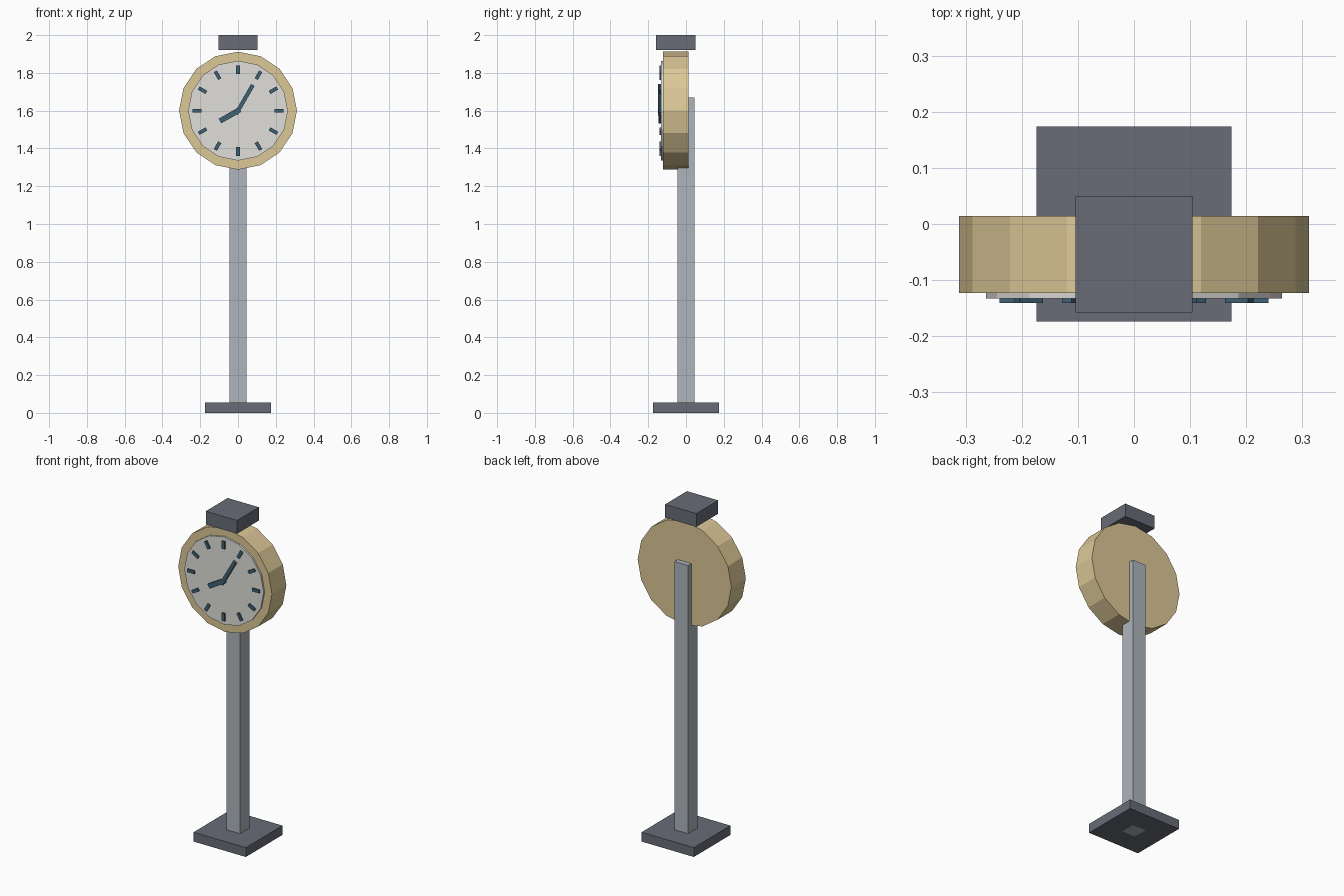
import bpy
import bmesh
from math import radians
from mathutils import Matrix

if "Cube" in bpy.data.objects:
    bpy.data.objects.remove(bpy.data.objects["Cube"])

CLOCK_Z = 1.60


def material(name, rgb):
    m = bpy.data.materials.new(name)
    m.diffuse_color = (*rgb, 1)
    m.use_nodes = True
    m.node_tree.nodes["Principled BSDF"].inputs["Base Color"].default_value = m.diffuse_color
    return m


DARK = material("dark_grey", (0.14, 0.15, 0.18))
STEEL = material("steel", (0.42, 0.46, 0.50))
BRASS = material("pale_brass", (0.72, 0.58, 0.31))
DIAL = material("dial_white", (0.75, 0.74, 0.71))
INK = material("dark_teal", (0.05, 0.12, 0.17))


def finish(name, bm, mat):
    mesh = bpy.data.meshes.new(name)
    bm.to_mesh(mesh)
    bm.free()
    mesh.materials.append(mat)
    obj = bpy.data.objects.new(name, mesh)
    bpy.context.collection.objects.link(obj)
    return obj


def box(name, lo, hi, mat, transform=Matrix()):
    bm = bmesh.new()
    size = [b - a for a, b in zip(lo, hi)]
    mid = [(a + b) / 2 for a, b in zip(lo, hi)]
    m = transform @ Matrix.Translation(mid) @ Matrix.Diagonal((*size, 1))
    bmesh.ops.create_cube(bm, size=1, matrix=m)
    return finish(name, bm, mat)


def disc(name, radius, y0, y1, mat):
    # 16-sided drum along y, with a corner at the top
    bm = bmesh.new()
    m = Matrix.Translation((0, (y0 + y1) / 2, CLOCK_Z)) @ Matrix.Rotation(radians(90), 4, 'X')
    bmesh.ops.create_cone(bm, cap_ends=True, segments=16, radius1=radius,
                          radius2=radius, depth=y1 - y0, matrix=m)
    return finish(name, bm, mat)


def radial_bar(name, degrees, r0, r1, width, y0, y1):
    # bar pointing away from the dial centre, clockwise from twelve
    turn = Matrix.Translation((0, 0, CLOCK_Z)) @ Matrix.Rotation(radians(degrees), 4, 'Y')
    return box(name, (-width / 2, y0, r0), (width / 2, y1, r1), INK, turn)


# Stand
box("base_plate", (-0.174, -0.174, 0), (0.174, 0.174, 0.056), DARK)
box("post", (-0.045, -0.045, 0), (0.045, 0.045, 1.67), STEEL)

# Clock head
disc("clock_case", 0.312, -0.123, 0.014, BRASS)
disc("dial", 0.264, -0.133, -0.121, DIAL)
box("top_cap", (-0.104, -0.158, 1.92), (0.104, 0.05, 2.0), DARK)

# Hour marks and hands
for i in range(12):
    radial_bar(f"hour_mark_{i + 1}", 30 * (i + 1), 0.193, 0.24, 0.019, -0.141, -0.131)
radial_bar("minute_hand", 30, -0.022, 0.157, 0.021, -0.147, -0.131)
radial_bar("hour_hand", 240, -0.012, 0.11, 0.028, -0.145, -0.131)
